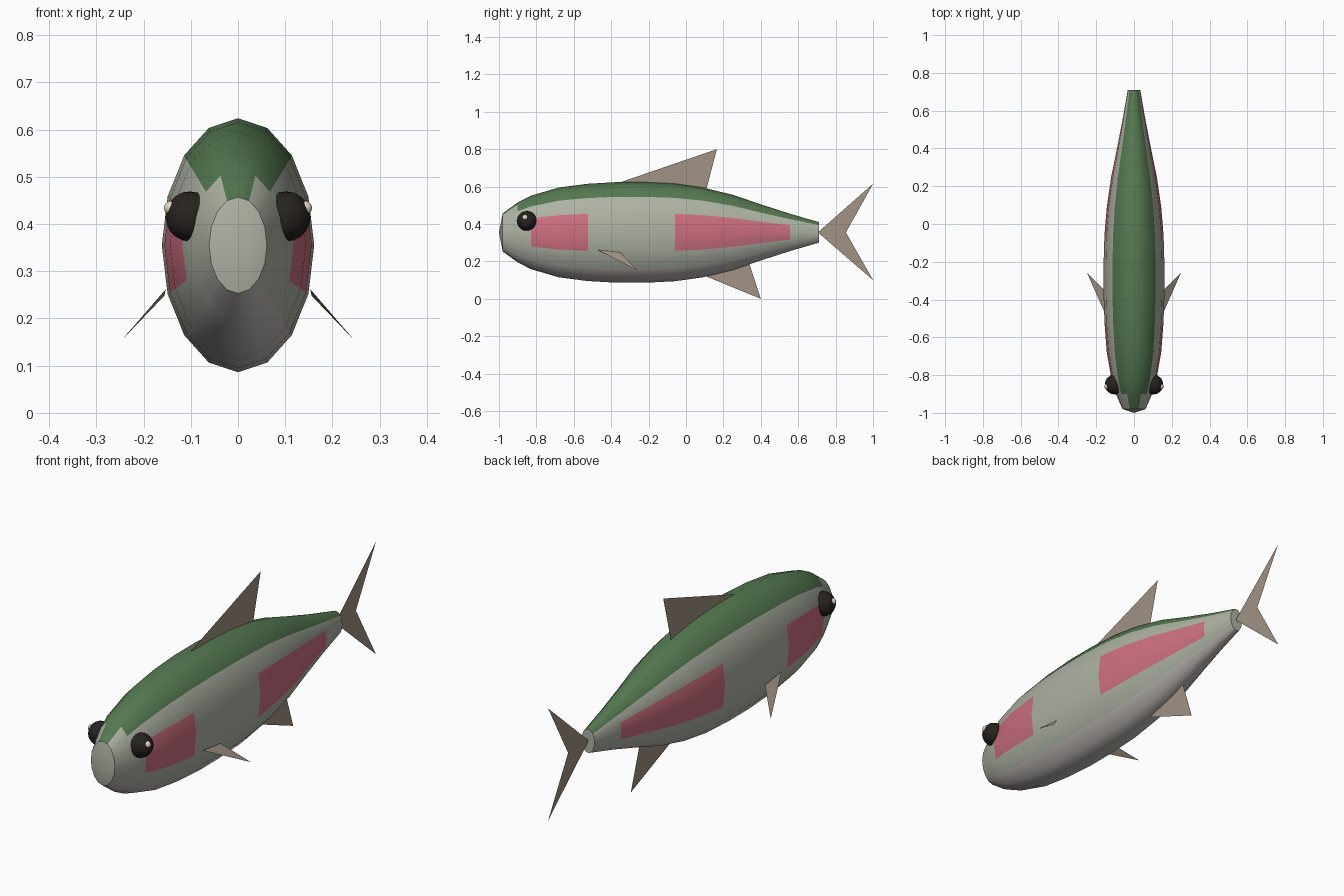
import bpy, bmesh, math
from mathutils import Vector

if "Cube" in bpy.data.objects:
    bpy.data.objects.remove(bpy.data.objects["Cube"])


def mat(name, rgb):
    m = bpy.data.materials.new(name)
    m.diffuse_color = (*rgb, 1)
    m.use_nodes = True
    m.node_tree.nodes["Principled BSDF"].inputs["Base Color"].default_value = m.diffuse_color
    return m


side_m = mat("side", (0.42, 0.45, 0.37))
back_m = mat("back", (0.09, 0.19, 0.08))
belly_m = mat("belly", (0.50, 0.47, 0.45))
pink_m = mat("pink", (0.62, 0.16, 0.22))
fin_m = mat("fin", (0.36, 0.29, 0.23))
eye_m = mat("eye", (0.02, 0.016, 0.014))
glint_m = mat("glint", (0.75, 0.70, 0.55))


def make(name, bm, mats, smooth=None):
    me = bpy.data.meshes.new(name)
    bm.to_mesh(me)
    bm.free()
    ob = bpy.data.objects.new(name, me)
    bpy.context.collection.objects.link(ob)
    for m in mats:
        me.materials.append(m)
    if smooth:
        bpy.ops.object.select_all(action='DESELECT')
        ob.select_set(True)
        bpy.context.view_layer.objects.active = ob
        bpy.ops.object.shade_smooth_by_angle(angle=math.radians(smooth))
    return ob


# body: elliptical 16-sided rings (y, half height), coloured by strip
SIDES, ZC, RATIO = 16, 0.355, 0.6
rings = [(-0.98, 0.102), (-0.90, 0.160), (-0.83, 0.196), (-0.68, 0.240),
         (-0.525, 0.260), (-0.37, 0.269), (-0.22, 0.269), (-0.06, 0.261),
         (0.09, 0.240), (0.25, 0.201), (0.40, 0.150), (0.555, 0.100), (0.71, 0.055)]
bm = bmesh.new()
loops = []
for y, h in rings:
    loops.append([bm.verts.new((RATIO * h * math.sin(2 * math.pi * k / SIDES), y,
                                ZC + h * math.cos(2 * math.pi * k / SIDES)))
                  for k in range(SIDES)])
for i in range(len(rings) - 1):
    y0, y1 = rings[i][0], rings[i + 1][0]
    patch = (y0 > -0.84 and y1 < -0.52) or (y0 > -0.07 and y1 < 0.56)
    for k in range(SIDES):
        n = (k + 1) % SIDES
        f = bm.faces.new((loops[i][k], loops[i][n], loops[i + 1][n], loops[i + 1][k]))
        off = min(k, SIDES - 1 - k)          # strips counted down from the back
        if off < (1 if i == 0 else 2):
            f.material_index = 1
        elif off > 5:
            f.material_index = 2
        elif off in (3, 4) and patch:
            f.material_index = 3
# nose and tail caps
nose = bm.verts.new((0, -1.0, ZC))
for k in range(SIDES):
    bm.faces.new((nose, loops[0][(k + 1) % SIDES], loops[0][k]))
bm.faces.new(loops[-1])
bmesh.ops.recalc_face_normals(bm, faces=bm.faces)
make("body", bm, [side_m, back_m, belly_m, pink_m], 40)


# flat fins
def fin(name, pts):
    bm = bmesh.new()
    bm.faces.new([bm.verts.new(p) for p in pts])
    make(name, bm, [fin_m])


fin("dorsal_fin", [(0, -0.36, 0.62), (0, 0.105, 0.57), (0, 0.165, 0.80)])
fin("anal_fin", [(0, 0.07, 0.135), (0, 0.40, 0.0), (0, 0.335, 0.20)])
fin("tail_fin_upper", [(0, 0.705, 0.355), (0, 0.855, 0.355), (0, 1.0, 0.615)])
fin("tail_fin_lower", [(0, 0.705, 0.355), (0, 1.0, 0.10), (0, 0.855, 0.355)])


# paired fins and eyes
def ball(name, loc, r, m):
    bm = bmesh.new()
    bmesh.ops.create_uvsphere(bm, u_segments=14, v_segments=10, radius=r)
    bmesh.ops.translate(bm, verts=bm.verts, vec=Vector(loc))
    make(name, bm, [m], 60)


for s, tag in ((1, "left"), (-1, "right")):
    fin("pectoral_fin_" + tag, [(s * 0.153, -0.475, 0.262), (s * 0.156, -0.35, 0.248),
                                (s * 0.248, -0.26, 0.152)])
    ball("eye_" + tag, (s * 0.102, -0.85, 0.416), 0.053, eye_m)
    ball("eye_glint_" + tag, (s * 0.142, -0.86, 0.434), 0.015, glint_m)
